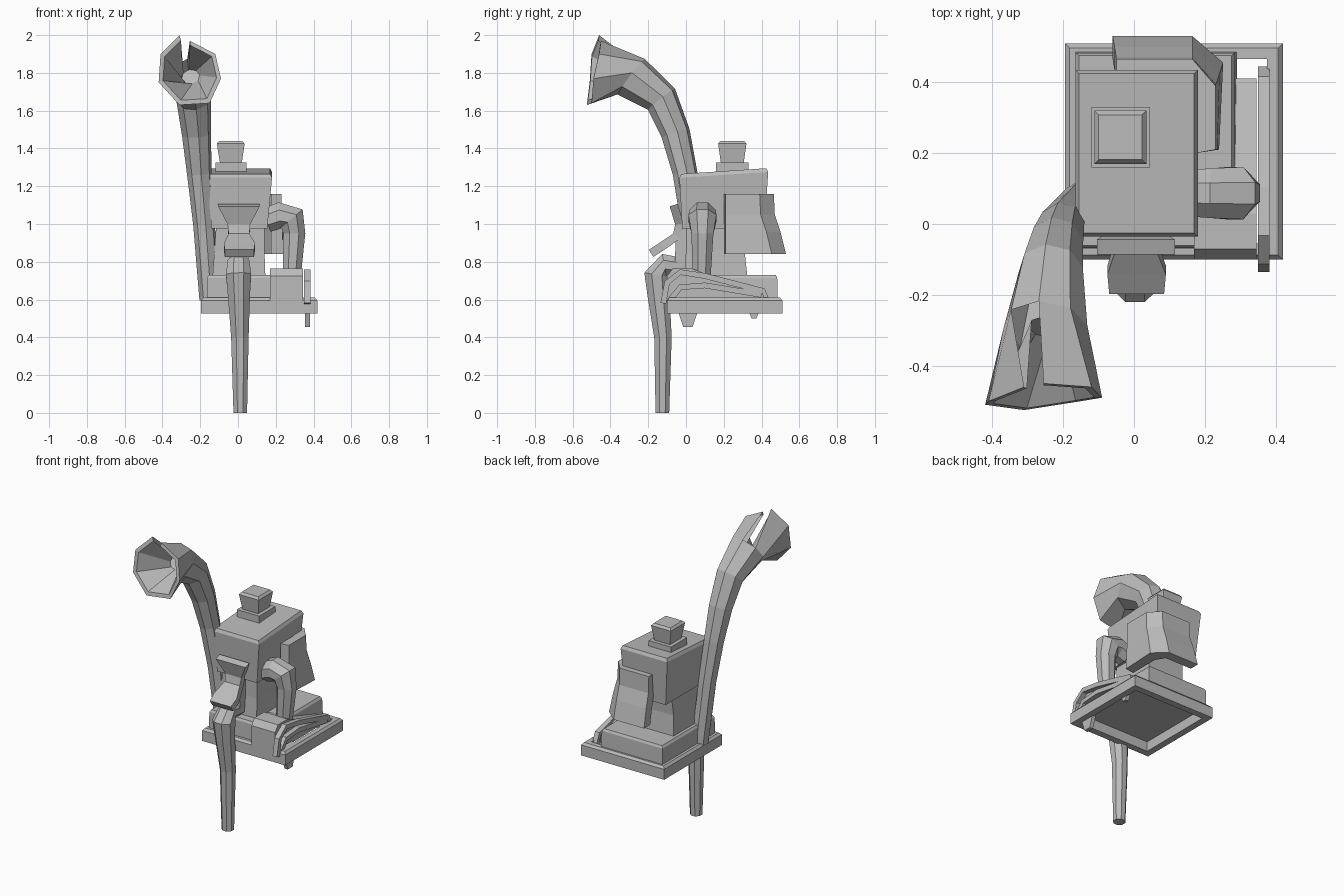
import bpy, bmesh, math
from mathutils import Vector

grey = bpy.data.materials.new("plain_grey")
grey.diffuse_color = (0.5, 0.5, 0.5, 1)


def loft(name, rings, caps=True, loop=False, skip=()):
    """Join equal-sized rings of points; skip holds (ring, side) faces left open."""
    bm = bmesh.new()
    vs = [[bm.verts.new(p) for p in r] for r in rings]
    n, m = len(rings[0]), len(rings)
    for i in range(m if loop else m - 1):
        for j in range(n):
            if (i, j) not in skip:
                a, b, k = vs[i], vs[(i + 1) % m], (j + 1) % n
                bm.faces.new((a[j], a[k], b[k], b[j]))
    if caps and not loop:
        bm.faces.new(vs[0])
        bm.faces.new(vs[-1])
    bmesh.ops.recalc_face_normals(bm, faces=bm.faces)
    me = bpy.data.meshes.new(name)
    bm.to_mesh(me)
    bm.free()
    me.materials.append(grey)
    ob = bpy.data.objects.new(name, me)
    bpy.context.collection.objects.link(ob)
    return ob


def rect(x0, x1, y0, y1, z0, z1=None):
    """Rectangle ring; z0 at the front, z1 at the back."""
    z1 = z0 if z1 is None else z1
    return [(x0, y0, z0), (x1, y0, z0), (x1, y1, z1), (x0, y1, z1)]


def tube_rings(path, n, ref, turn=0.5):
    """Rings along a path of (x, y, z, radius)."""
    pts = [Vector(p[:3]) for p in path]
    rings = []
    for i, c in enumerate(pts):
        t = (pts[min(i + 1, len(pts) - 1)] - pts[max(i - 1, 0)]).normalized()
        u = Vector(ref)
        u = (u - t * u.dot(t)).normalized()
        v = t.cross(u)
        angles = [math.tau * (j + turn) / n for j in range(n)]
        rings.append([c + path[i][3] * (math.cos(a) * u + math.sin(a) * v) for a in angles])
    return rings


def ribbon(name, pts, th):
    """Flat strip through (y, z, x0, x1) points with thickness th."""
    rings = []
    for i, (y, z, x0, x1) in enumerate(pts):
        a, b = pts[max(i - 1, 0)], pts[min(i + 1, len(pts) - 1)]
        d = Vector((b[0] - a[0], b[1] - a[1])).normalized() * th / 2
        rings.append([(x0, y - d.y, z + d.x), (x1, y - d.y, z + d.x),
                      (x1, y + d.y, z - d.x), (x0, y + d.y, z - d.x)])
    return loft(name, rings)


def side_plate(name, outline, x0, x1):
    """Extrude a (y, z) outline along x."""
    return loft(name, [[(x, y, z) for y, z in outline] for x in (x0, x1)])


# open base frame with a chamfered upper edge
X0, X1, Y0, Y1 = -0.195, 0.42, -0.10, 0.51
loft("base_frame", [rect(X0 + d, X1 - d, Y0 + d, Y1 - d, z) for d, z in
                    ((0, 0.525), (0, 0.595), (0.013, 0.61), (0.045, 0.61), (0.045, 0.525))], loop=True)

# plinth, column and tapered head
loft("plinth", [rect(-0.165, 0.29, -0.07, 0.485, 0.59), rect(-0.165, 0.285, -0.068, 0.483, 0.715),
                rect(-0.155, 0.275, -0.06, 0.475, 0.73)])
loft("column", [rect(-0.135, 0.145, -0.01, 0.325, 0.72), rect(-0.125, 0.14, 0, 0.31, 0.86),
                rect(-0.115, 0.14, 0, 0.32, 1.0)])
loft("head", [rect(-0.14, 0.155, -0.02, 0.415, 0.975), rect(-0.165, 0.18, -0.035, 0.435, 1.245, 1.275),
              rect(-0.155, 0.17, -0.025, 0.425, 1.265, 1.295)])

# cap on top of the head
loft("cap_neck", [rect(-0.12, 0.045, 0.16, 0.33, 1.27), rect(-0.12, 0.045, 0.16, 0.33, 1.325)])
loft("cap_knob", [rect(-0.095, 0.02, 0.185, 0.305, 1.32), rect(-0.112, 0.035, 0.17, 0.32, 1.425),
                  rect(-0.1, 0.022, 0.182, 0.308, 1.44)])

# flared cover wrapping round the back right corner
cover = []
for z, s, dx in ((1.16, 0.0, 0.0), (1.05, 0.005, 0.0), (0.96, 0.035, 0.005), (0.84, 0.065, 0.01)):
    cover.append([(-0.05 - dx, 0.465 + s, z), (0.165, 0.465 + s, z), (0.23 + s / 3, 0.39 + s, z),
                  (0.23 + dx, 0.21, z), (0.175, 0.2, z), (0.175, 0.34 + s, z),
                  (0.14, 0.40 + s, z), (-0.05 - dx, 0.40 + s, z)])
loft("back_cover", cover)

# tall bent horn with a split bell
horn = tube_rings([(-0.15, 0.065, 0.6, 0.055), (-0.18, 0.03, 1.0, 0.058), (-0.205, -0.005, 1.27, 0.066),
                   (-0.22, -0.055, 1.48, 0.078), (-0.235, -0.13, 1.66, 0.092),
                   (-0.25, -0.29, 1.78, 0.12)], 8, (1, 0, 0), 0.2)
mouth = [Vector(p) for p in ((-0.09, -0.49, 1.77), (-0.12, -0.46, 1.9), (-0.255, -0.45, 1.97),
                             (-0.31, -0.46, 2.0), (-0.41, -0.5, 1.9), (-0.42, -0.51, 1.75),
                             (-0.31, -0.525, 1.63), (-0.15, -0.5, 1.64))]
mid = Vector((-0.255, -0.485, 1.81))
lip = [mid + (p - mid) * 0.86 for p in mouth]
throat = [Vector((-0.25, -0.29, 1.78)) + (p - Vector((-0.25, -0.29, 1.78))) * 0.4 for p in horn[-1]]
loft("horn", horn + [mouth, lip, throat], skip=((5, 2), (6, 2), (7, 2)))

# front down pipe with an elbow into the body
loft("front_pipe", tube_rings([(0.012, -0.125, 0, 0.039), (0.01, -0.122, 0.4, 0.05),
                               (0.005, -0.145, 0.62, 0.063), (0.003, -0.155, 0.73, 0.072),
                               (0.003, -0.115, 0.785, 0.062), (0.003, 0.03, 0.765, 0.05)], 8, (1, 0, 0)))

# curved chute above the pipe
ribbon("chute", [(-0.185, 0.845, -0.07, 0.085), (-0.13, 0.88, -0.075, 0.09), (-0.05, 0.935, -0.05, 0.06),
                 (-0.035, 1.0, -0.055, 0.065), (-0.065, 1.1, -0.105, 0.115)], 0.045)
loft("chute_bracket", [rect(-0.045, 0.055, -0.06, 0.02, 0.78), rect(-0.045, 0.055, -0.05, 0.02, 1.02)])

# bent arm pipe on the right
loft("arm_pipe", tube_rings([(0.15, 0.087, 1.02, 0.07), (0.22, 0.087, 1.045, 0.076), (0.285, 0.087, 1.03, 0.08),
                             (0.298, 0.087, 0.95, 0.063), (0.285, 0.083, 0.73, 0.052)], 8, (0, 1, 0)))

# rounded side housing
side_plate("side_housing", [(-0.1, 0.59), (-0.1, 0.725), (-0.07, 0.765), (0.03, 0.765), (0.12, 0.73),
                            (0.41, 0.64), (0.41, 0.59)], 0.17, 0.345)

# linkage rails and hanging feet on the right side
RX = (0.35, 0.383)
for name, path in (("upper_rail", [(-0.12, 0.58), (-0.1, 0.69), (-0.03, 0.745), (0.1, 0.725), (0.41, 0.645),
                                   (0.43, 0.59)]),
                   ("lower_rail", [(-0.09, 0.59), (-0.03, 0.665), (0.1, 0.675), (0.4, 0.625)])):
    ribbon(name, [(y, z) + RX for y, z in path], 0.03)
for name, y, w, z in (("front_foot", 0.01, 0.05, 0.455), ("rear_foot", 0.36, 0.025, 0.5)):
    side_plate(name, [(y - w, 0.61), (y - w, 0.53), (y - w / 2, z), (y + w / 2, z), (y + w, 0.53),
                      (y + w, 0.61)], 0.355, 0.38)
